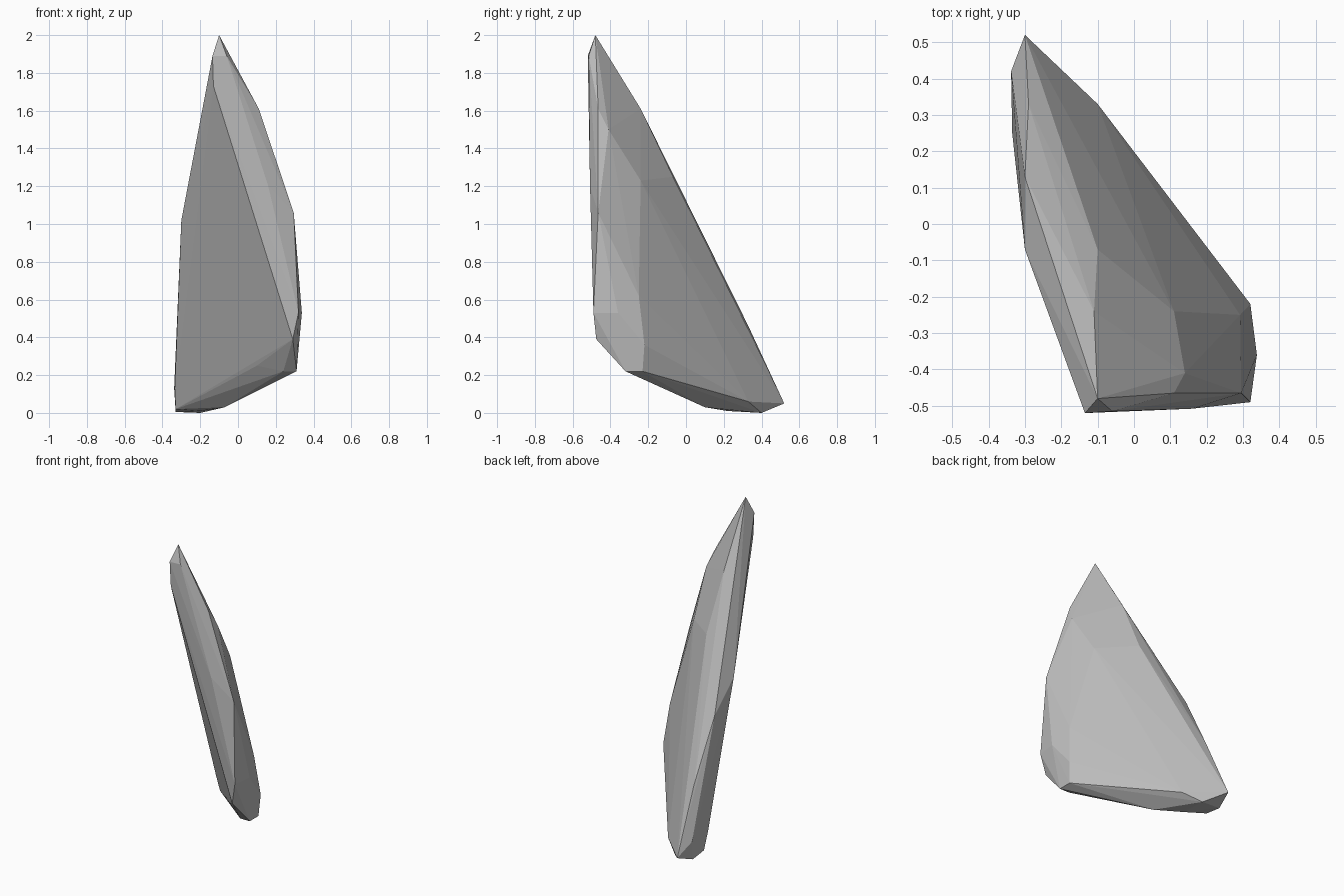
import bpy, bmesh

if "Cube" in bpy.data.objects:
    bpy.data.objects.remove(bpy.data.objects["Cube"])

# Corner points of the leaning stone shard, grouped by region
tip = [(-.10, -.48, 2.0), (-.135, -.52, 1.89), (-.06, -.515, 1.89),
       (-.13, -.515, 1.73)]
right_edge = [(.11, -.465, 1.61), (.14, -.41, 1.5), (.11, -.24, 1.23),
              (.225, -.37, 1.11), (.16, -.508, 1.2), (.295, -.465, 1.06),
              (.292, -.25, .62), (.32, -.49, .53), (.338, -.36, .53)]
right_foot = [(.29, -.475, .39), (.32, -.22, .36), (.31, -.23, .22),
              (.31, -.32, .22), (.24, -.32, .22), (.10, -.23, .25)]
left_edge = [(-.30, -.07, 1.02), (-.335, .25, .13), (-.338, .42, .13)]
back_ridge = [(-.11, -.24, 1.61), (-.10, -.07, 1.25), (-.30, .13, .84),
              (-.29, .33, .46), (-.30, .52, .05), (-.10, .33, .06)]
base = [(-.33, .284, .02), (-.33, .40, .005), (-.20, .40, 0),
        (-.20, .22, .01), (-.07, .10, .03)]

# Wrap the points in a faceted convex shell
bm = bmesh.new()
for p in tip + right_edge + right_foot + left_edge + back_ridge + base:
    bm.verts.new(p)
hull = bmesh.ops.convex_hull(bm, input=bm.verts[:])
inside = {v for v in hull["geom_interior"] if isinstance(v, bmesh.types.BMVert)}
bmesh.ops.delete(bm, geom=list(inside), context='VERTS')
bmesh.ops.recalc_face_normals(bm, faces=bm.faces[:])

mesh = bpy.data.meshes.new("stone_shard")
bm.to_mesh(mesh)
bm.free()
shard = bpy.data.objects.new("stone_shard", mesh)
bpy.context.collection.objects.link(shard)

# Single grey stone colour
stone = bpy.data.materials.new("grey_stone")
stone.diffuse_color = (.5, .5, .5, 1)
stone.use_nodes = True
stone.node_tree.nodes["Principled BSDF"].inputs["Base Color"].default_value = stone.diffuse_color
mesh.materials.append(stone)
